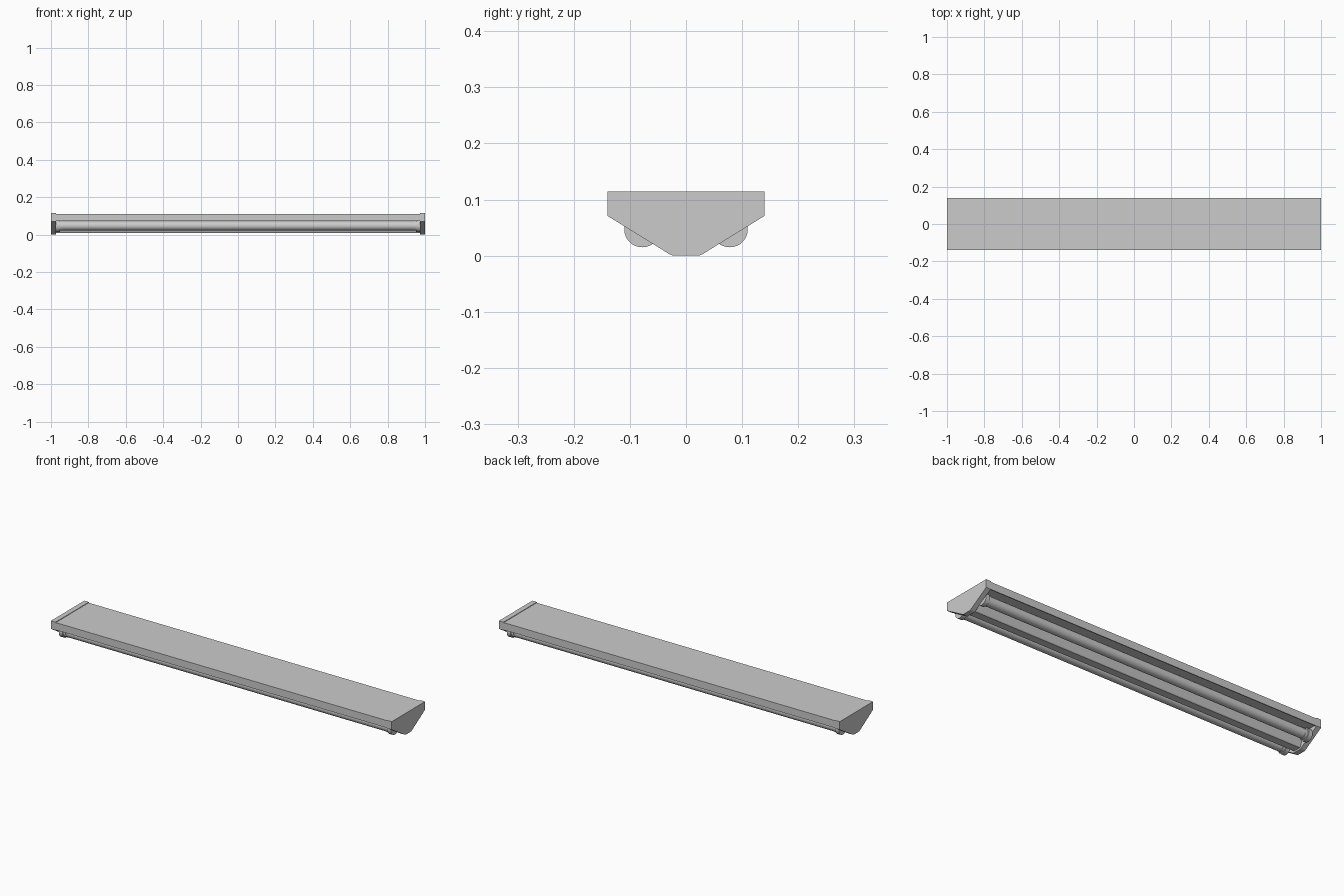
import bpy, bmesh, math

if "Cube" in bpy.data.objects:
    bpy.data.objects.remove(bpy.data.objects["Cube"])


def extrude_profile(name, pts, x0, x1):
    """Solid made by sweeping a (y, z) outline along x."""
    bm = bmesh.new()
    a = [bm.verts.new((x0, y, z)) for y, z in pts]
    b = [bm.verts.new((x1, y, z)) for y, z in pts]
    n = len(pts)
    bm.faces.new(a)
    bm.faces.new(b[::-1])
    for i in range(n):
        bm.faces.new((a[i], b[i], b[(i + 1) % n], a[(i + 1) % n]))
    bmesh.ops.recalc_face_normals(bm, faces=bm.faces[:])
    me = bpy.data.meshes.new(name)
    bm.to_mesh(me)
    bm.free()
    ob = bpy.data.objects.new(name, me)
    bpy.context.collection.objects.link(ob)
    return ob


def rod(name, x, y, z, radius, length):
    """Smooth cylinder lying along x."""
    bpy.ops.mesh.primitive_cylinder_add(vertices=32, radius=radius, depth=length,
                                        location=(x, y, z), rotation=(0, math.pi / 2, 0))
    ob = bpy.context.object
    ob.name = name
    bpy.ops.object.shade_smooth_by_angle(angle=math.radians(35))
    return ob


def symmetric(half):
    return half + [(-y, z) for y, z in reversed(half)]


# Housing: flat top, thin outer lips, shallow reflectors and a central spine
housing = symmetric([(0.138, 0.111), (0.138, 0.072), (0.133, 0.072), (0.131, 0.079),
                     (0.052, 0.079), (0.024, 0.012), (0.020, 0.008)])
extrude_profile("housing", housing, -0.975, 0.975)

# End caps with sloping lower sides
cap = symmetric([(0.140, 0.114), (0.140, 0.071), (0.030, 0.003), (0.023, 0.0)])
for s, side in ((-1, "left"), (1, "right")):
    extrude_profile(f"end_cap_{side}", cap, s * 0.973, s * 1.0)

# Tubes with a socket and metal collar at each end
TUBE_Y, TUBE_Z = 0.078, 0.047
for t, row in ((-1, "front"), (1, "back")):
    rod(f"tube_{row}", 0, t * TUBE_Y, TUBE_Z, 0.025, 1.91)
    for s, side in ((-1, "left"), (1, "right")):
        rod(f"socket_{row}_{side}", s * 0.964, t * TUBE_Y, TUBE_Z, 0.032, 0.022)
        rod(f"collar_{row}_{side}", s * 0.946, t * TUBE_Y, TUBE_Z, 0.0265, 0.016)
